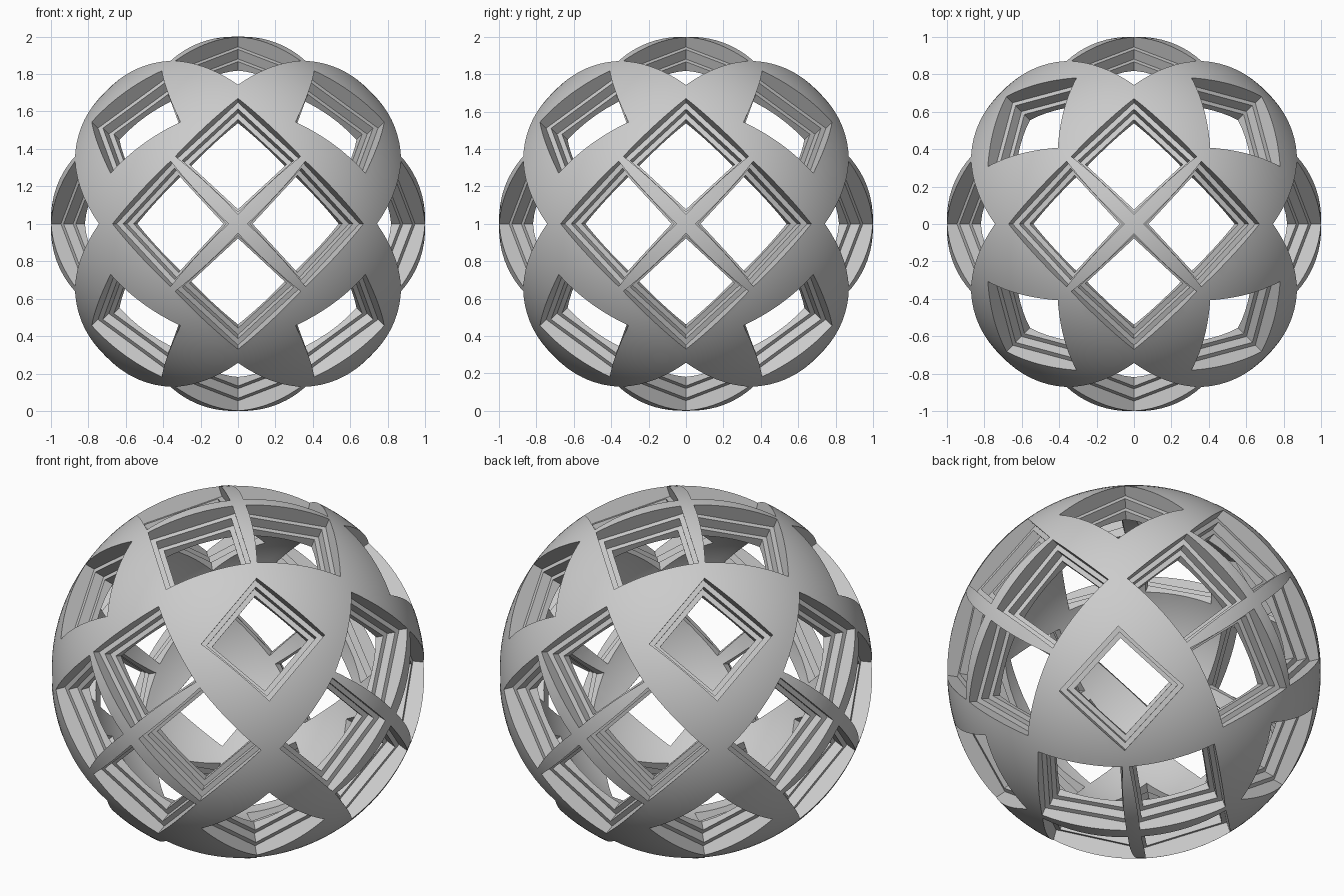
import bpy, bmesh, math
from mathutils import Vector

if "Cube" in bpy.data.objects:
    bpy.data.objects.remove(bpy.data.objects["Cube"])

CENTRE = Vector((0, 0, 1))
R_OUT, R_IN = 1.0, 0.82
# stepped square hole: (distance along axis, half diagonal)
STEPS = [(1.06, .335), (.885, .335), (.885, .2975), (.83, .2975), (.83, .26), (.72, .26)]


def make_object(name, bm):
    mesh = bpy.data.meshes.new(name)
    bm.to_mesh(mesh)
    bm.free()
    ob = bpy.data.objects.new(name, mesh)
    bpy.context.collection.objects.link(ob)
    return ob


# hollow ball: outer sphere plus reversed inner sphere
bm = bmesh.new()
bmesh.ops.create_uvsphere(bm, u_segments=128, v_segments=64, radius=R_OUT)
outer = set(bm.faces)
bmesh.ops.create_uvsphere(bm, u_segments=96, v_segments=48, radius=R_IN)
bmesh.ops.reverse_faces(bm, faces=[f for f in bm.faces if f not in outer])
bmesh.ops.translate(bm, verts=bm.verts, vec=CENTRE)
shell = make_object("pierced_shell", bm)

# hole directions: eight round each coordinate circle, one per octant
dirs = []
for k in range(8):
    a = math.radians(22.5 + 45 * k)
    c, s = math.cos(a), math.sin(a)
    dirs += [Vector((c, s, 0)), Vector((0, c, s)), Vector((c, 0, s))]
for x in (-1, 1):
    for y in (-1, 1):
        for z in (-1, 1):
            dirs.append(Vector((x, y, z)).normalized())

# stepped square cutters, each with one diagonal pointing up the ball
bm = bmesh.new()
for d in dirs:
    side = Vector((0, 0, 1)).cross(d).normalized()
    up = d.cross(side)
    rings = []
    for t, h in STEPS:
        rings.append([bm.verts.new(CENTRE + d * t + o * h) for o in (side, up, -side, -up)])
    bm.faces.new(rings[0])
    bm.faces.new(rings[-1][::-1])
    for a, b in zip(rings, rings[1:]):
        for i in range(4):
            j = (i + 1) % 4
            bm.faces.new((a[j], a[i], b[i], b[j]))
bmesh.ops.recalc_face_normals(bm, faces=bm.faces)
cutter = make_object("hole_cutter", bm)
cutter.hide_render = True

# cut the holes
mod = shell.modifiers.new("holes", 'BOOLEAN')
mod.operation = 'DIFFERENCE'
mod.solver = 'EXACT'
mod.object = cutter
bpy.context.view_layer.objects.active = shell
shell.select_set(True)
cutter.select_set(False)
bpy.ops.object.modifier_apply(modifier=mod.name)
bpy.data.objects.remove(cutter)

# colour and shading
mat = bpy.data.materials.new("plain grey")
mat.diffuse_color = (0.6, 0.6, 0.6, 1)
mat.use_nodes = True
mat.node_tree.nodes["Principled BSDF"].inputs["Base Color"].default_value = mat.diffuse_color
shell.data.materials.clear()
shell.data.materials.append(mat)
bpy.ops.object.shade_smooth_by_angle(angle=math.radians(25))
